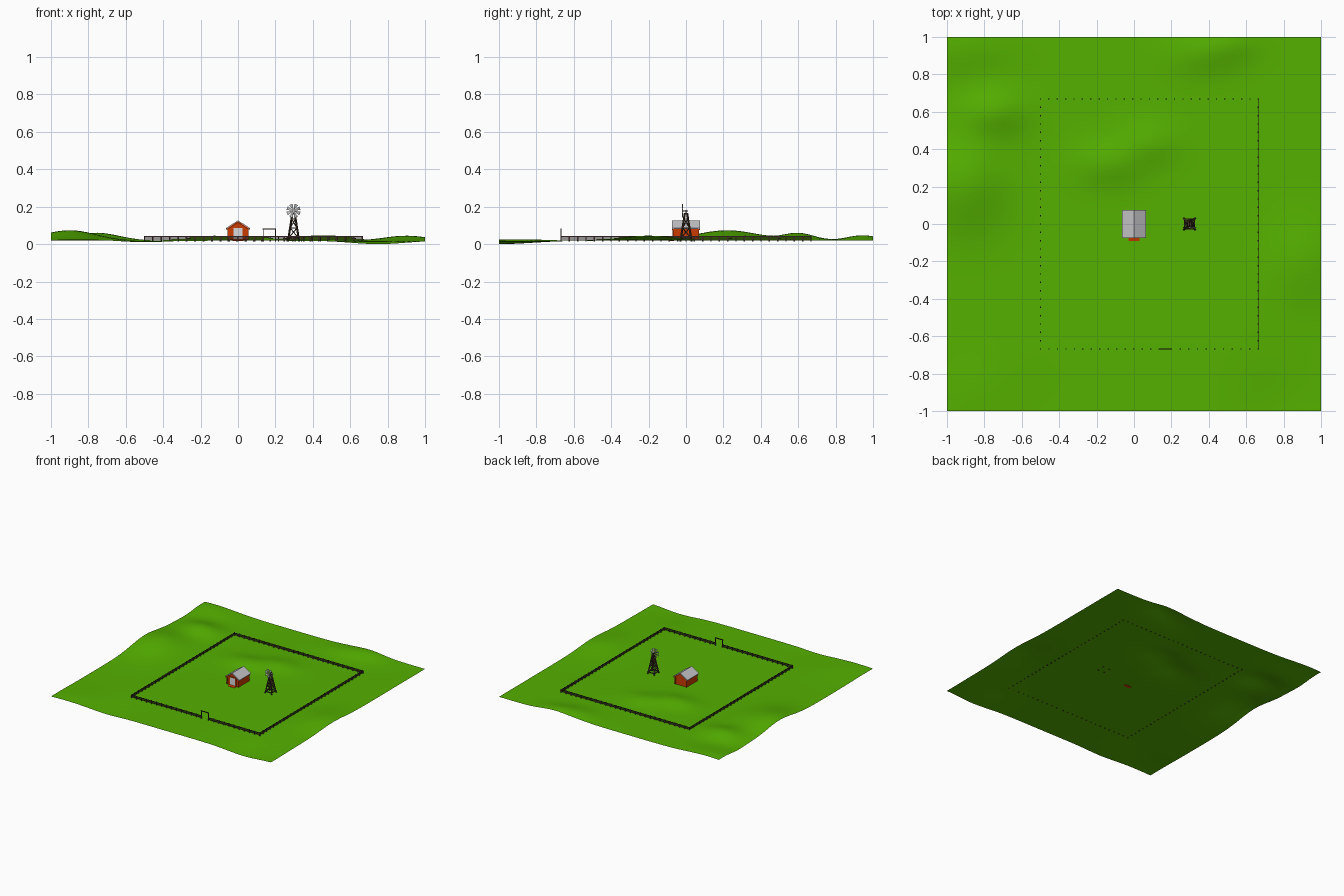
import bpy, bmesh, math
from mathutils import Vector, Matrix

if "Cube" in bpy.data.objects:
    bpy.data.objects.remove(bpy.data.objects["Cube"])


def material(name, rgb):
    m = bpy.data.materials.new(name)
    m.diffuse_color = (*rgb, 1)
    m.use_nodes = True
    m.node_tree.nodes["Principled BSDF"].inputs["Base Color"].default_value = m.diffuse_color
    return m


GREEN = material("grass green", (0.09, 0.44, 0.0))
RED = material("barn red", (0.60, 0.045, 0.0))
ROOF = material("roof grey", (0.58, 0.58, 0.60))
WHITE = material("pale door", (0.70, 0.70, 0.72))
FENCE = material("fence wood", (0.075, 0.035, 0.035))
WOOD = material("dark wood", (0.06, 0.034, 0.018))
METAL = material("blade grey", (0.50, 0.50, 0.50))


def finish(name, bm, mat, normals=True):
    if normals:
        bmesh.ops.recalc_face_normals(bm, faces=bm.faces)
    me = bpy.data.meshes.new(name)
    bm.to_mesh(me)
    bm.free()
    me.materials.append(mat)
    ob = bpy.data.objects.new(name, me)
    bpy.context.collection.objects.link(ob)
    return ob


def box(bm, lo, hi):
    lo, hi = Vector(lo), Vector(hi)
    m = Matrix.Translation((lo + hi) / 2) @ Matrix.Diagonal((*(hi - lo), 1))
    bmesh.ops.create_cube(bm, size=1, matrix=m)


def beam(bm, p, q, w):
    p, q = Vector(p), Vector(q)
    d = q - p
    m = Matrix.Translation((p + q) / 2) @ d.to_track_quat('Z', 'Y').to_matrix().to_4x4()
    bmesh.ops.create_cube(bm, size=1, matrix=m @ Matrix.Diagonal((w, w, d.length, 1)))


def extrude_y(bm, profile, y0, y1):
    f = bm.faces.new([bm.verts.new((x, y0, z)) for x, z in profile])
    r = bmesh.ops.extrude_face_region(bm, geom=[f])
    bmesh.ops.translate(bm, vec=(0, y1 - y0, 0),
                        verts=[v for v in r["geom"] if isinstance(v, bmesh.types.BMVert)])


# Rolling pasture: gentle bumps (x, y, height, x width, y width)
HILLS = [(-0.90, 0.22, 0.056, 0.20, 0.24), (-0.75, 0.60, 0.040, 0.17, 0.12),
         (-0.14, 0.32, 0.026, 0.17, 0.11), (0.08, 0.43, 0.022, 0.15, 0.11),
         (0.36, 0.91, 0.020, 0.18, 0.11), (0.52, 0.97, 0.020, 0.15, 0.10),
         (0.90, -0.20, 0.027, 0.17, 0.22), (-0.85, -0.90, 0.008, 0.18, 0.20),
         (-0.90, 0.95, 0.022, 0.25, 0.15), (0.75, -1.00, -0.018, 0.20, 0.25),
         (-0.50, -1.00, -0.008, 0.15, 0.2)]


def ground(x, y):
    return 0.0185 + sum(h * math.exp(-((x - a) / u) ** 2 - ((y - b) / v) ** 2)
                        for a, b, h, u, v in HILLS)


bm = bmesh.new()
bmesh.ops.create_grid(bm, x_segments=64, y_segments=64, size=1)
for v in bm.verts:
    v.co.z = ground(v.co.x, v.co.y)
low = min(v.co.z for v in bm.verts)
for v in bm.verts:
    v.co.z -= low
for f in bm.faces:
    f.smooth = True
finish("pasture", bm, GREEN, False)

# Barn walls with gable ends
bm = bmesh.new()
extrude_y(bm, [(-0.052, 0.021), (0.052, 0.021), (0.052, 0.083), (0, 0.118), (-0.052, 0.083)],
          -0.065, 0.065)
finish("barn_walls", bm, RED)


# Barn roof with red rafters showing at the gables
def chevron(half, eave, peak, t):
    return [(-half, eave), (0, peak), (half, eave), (half, eave - t), (0, peak - t), (-half, eave - t)]


bm = bmesh.new()
extrude_y(bm, chevron(0.065, 0.085, 0.127, 0.005), -0.075, 0.075)
finish("barn_roof", bm, ROOF)
bm = bmesh.new()
for s in (-1, 1):
    extrude_y(bm, chevron(0.061, 0.0824, 0.1218, 0.007), s * 0.064, s * 0.074)
finish("gable_rafters", bm, RED)

# Barn door with red frame, and a ramp in front
bm = bmesh.new()
box(bm, (-0.024, -0.069, 0.021), (0.024, -0.064, 0.085))
finish("barn_door", bm, WHITE)
bm = bmesh.new()
for s in (-1, 1):
    x = s * 0.027
    box(bm, (x - 0.003, -0.071, 0.021), (x + 0.003, -0.064, 0.09))
    x = s * 0.051
    for y in (-0.065, 0.065):
        box(bm, (x - 0.004, y - 0.004, 0.021), (x + 0.004, y + 0.004, 0.082))
box(bm, (-0.030, -0.071, 0.085), (0.030, -0.064, 0.090))
finish("door_frame", bm, RED)
bm = bmesh.new()
box(bm, (-0.030, -0.090, 0.016), (0.030, -0.064, 0.025))
for v in bm.verts:
    if v.co.y < -0.08 and v.co.z > 0.02:
        v.co.z = 0.020
finish("barn_ramp", bm, RED)

# Windmill tower: four tapered legs, girts and cross braces
CX = 0.297


def corner(i, t):
    r = 0.030 * (1 - t) + 0.006 * t
    sx, sy = [(-1, -1), (1, -1), (1, 1), (-1, 1)][i % 4]
    return (CX + sx * r, sy * r, 0.014 + 0.151 * t)


bm = bmesh.new()
LEVELS = [0.12, 0.48, 0.80]
for i in range(4):
    beam(bm, corner(i, 0), corner(i, 1), 0.008)
    for t in LEVELS:
        beam(bm, corner(i, t), corner(i + 1, t), 0.005)
    for a, b in zip(LEVELS, LEVELS[1:]):
        beam(bm, corner(i, a), corner(i + 1, b), 0.005)
box(bm, (CX - 0.010, -0.010, 0.160), (CX + 0.010, 0.010, 0.165))
beam(bm, (CX, 0, 0.160), (CX, 0, 0.183), 0.007)
beam(bm, (CX, -0.020, 0.178), (CX, 0.012, 0.178), 0.006)
finish("windmill_tower", bm, WOOD)

# Windmill wheel: eight flared, pitched blades facing front
bm = bmesh.new()
hub = Vector((CX, -0.019, 0.178))
for i in range(8):
    rot = Matrix.Rotation((i + 0.5) * math.tau / 8, 3, 'Y')
    pts = [(-0.002, 0, 0.006), (0.002, 0, 0.006), (0.010, 0.003, 0.037), (-0.010, -0.003, 0.037)]
    bm.faces.new([bm.verts.new(hub + rot @ Vector(p)) for p in pts])
box(bm, hub - Vector((0.006, 0.003, 0.006)), hub + Vector((0.006, 0.003, 0.006)))
finish("windmill_wheel", bm, METAL)

# Fence around the yard, with an opening for the gate
X0, X1, Y0, Y1 = -0.50, 0.665, -0.668, 0.668
G0, G1 = 0.135, 0.20
RUNS = [((X0, Y0), (G0, Y0)), ((G1, Y0), (X1, Y0)), ((X1, Y0), (X1, Y1)),
        ((X1, Y1), (X0, Y1)), ((X0, Y1), (X0, Y0))]
bm = bmesh.new()
for a, b in RUNS:
    a, b = Vector((*a, 0)), Vector((*b, 0))
    n = round((b - a).length / 0.045)
    for i in range(n + 1):
        p = a.lerp(b, i / n)
        box(bm, p + Vector((-0.0035, -0.0035, 0.014)), p + Vector((0.0035, 0.0035, 0.044)))
    for z in (0.027, 0.039):
        t = 0.0009
        lo = Vector((min(a.x, b.x) - t, min(a.y, b.y) - t, z - 0.0035))
        hi = Vector((max(a.x, b.x) + t, max(a.y, b.y) + t, z + 0.0035))
        box(bm, lo, hi)
finish("fence", bm, FENCE)

# Gate arch
bm = bmesh.new()
for x in (G0, G1):
    box(bm, (x - 0.002, Y0 - 0.002, 0.014), (x + 0.002, Y0 + 0.002, 0.080))
box(bm, (G0 - 0.004, Y0 - 0.003, 0.077), (G1 + 0.004, Y0 + 0.003, 0.083))
finish("gate_arch", bm, WOOD)
